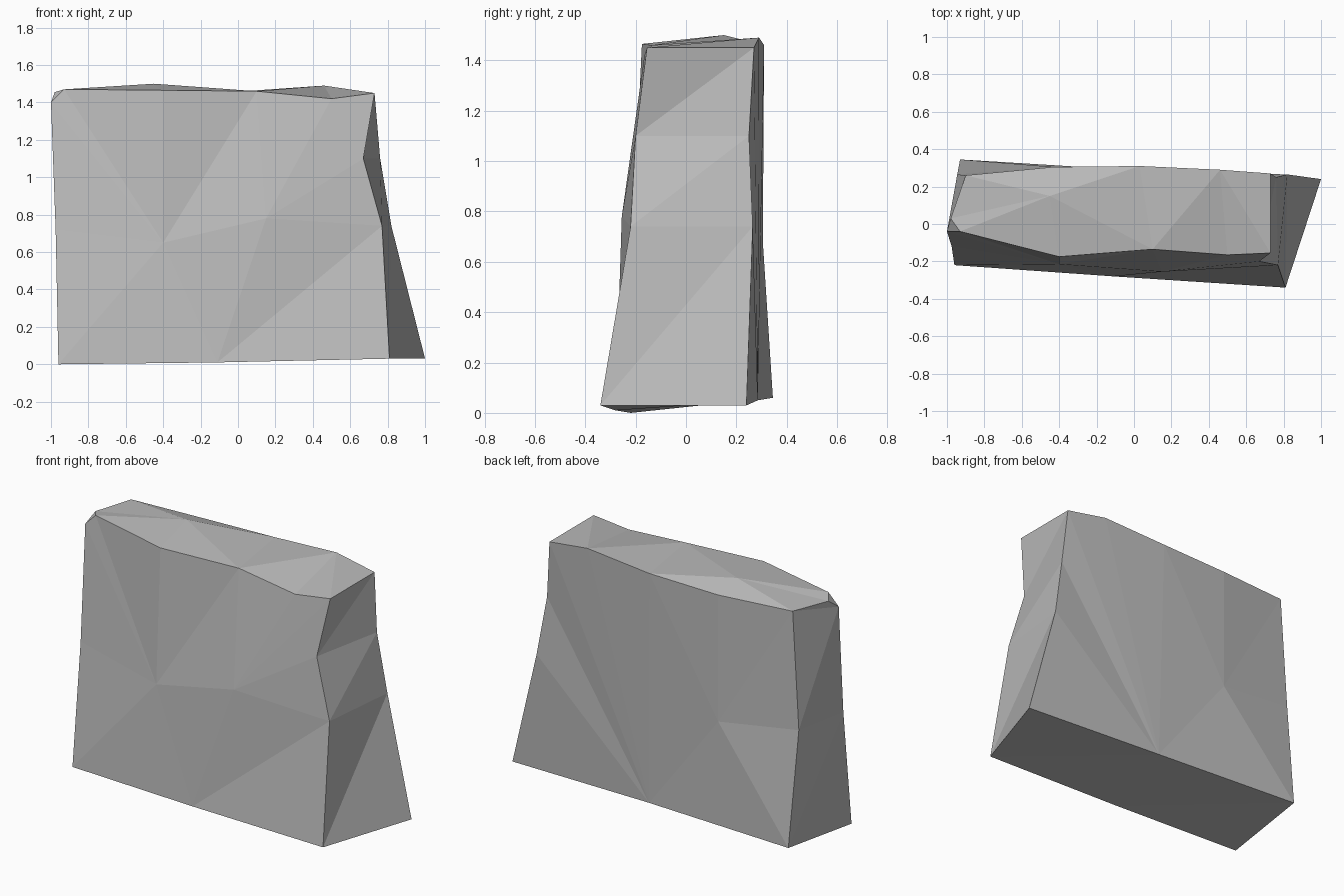
import bpy
import bmesh

default_cube = bpy.data.objects.get("Cube")
if default_cube:
    bpy.data.objects.remove(default_cube, do_unlink=True)

stone = bpy.data.materials.new("stone grey")
stone.use_nodes = True
stone.diffuse_color = (0.5, 0.5, 0.5, 1)
stone.node_tree.nodes["Principled BSDF"].inputs["Base Color"].default_value = stone.diffuse_color

bm = bmesh.new()


def rail(*points):
    """Make a row of shared corner vertices."""
    return [bm.verts.new(p) for p in points]


def fan(center, ring):
    """Triangles from one vertex to an open or closed ring."""
    for a, b in zip(ring, ring[1:]):
        bm.faces.new((center, a, b))


def strip(first, second):
    """Triangles between two rails of equal length."""
    for a, b, c, d in zip(first, first[1:], second[1:], second):
        bm.faces.new((a, b, d))
        bm.faces.new((b, c, d))


# Base edges, running from -x to +x
front_base = rail((-.96, -.22, 0), (-.11, -.28, .01), (.81, -.34, .03))
back_base = rail((-.93, .345, .06), (.05, .285, .05), (1, .24, .03))

# Upright edges of the +x end, going up to the top corners
front_end = front_base[-1:] + rail((.77, -.22, .74), (.67, -.2, 1.1), (.73, -.155, 1.45))
back_end = back_base[-1:] + rail((.82, .265, .74), (.76, .25, 1.1), (.73, .27, 1.45))

# Upright edges of the -x end, with a small clipped corner
front_side = front_base[:1] + rail((-.975, -.12, .72), (-1, -.04, 1.4))
back_side = back_base[:1] + rail((-.945, .265, .75), (-.9, .26, 1.46))
clip_front, clip_side = rail((-.93, -.04, 1.47), (-.98, .03, 1.455))

# Top rims, running from -x to +x
front_rim = [clip_front] + rail((-.4, -.175, 1.465), (.1, -.135, 1.46), (.5, -.165, 1.42)) + front_end[-1:]
back_rim = back_side[-1:] + rail((-.43, .305, 1.45), (.03, .31, 1.46), (.46, .29, 1.49)) + back_end[-1:]

# Raised points inside the broad faces
front_hollow, front_ridge, back_ridge, peak = rail(
    (-.4, -.215, .65), (.15, -.255, .78), (-.43, .305, .68), (-.45, .15, 1.5))

# Front face
fan(front_hollow, front_side + front_rim[:3] + [front_ridge, front_base[1], front_base[0]])
fan(front_ridge, [front_base[1]] + front_end[1:] + [front_rim[3], front_rim[2]])
bm.faces.new((front_base[1], front_base[2], front_end[1]))

# Back face
fan(back_ridge, [back_base[1]] + back_side + back_rim[1:3] + [back_base[1]])
fan(back_base[1], back_end + back_rim[3:1:-1])

# Ends
strip(back_end, front_end)
strip(front_side, back_side)
bm.faces.new((front_side[-1], clip_side, back_side[-1]))
bm.faces.new((front_side[-1], clip_front, clip_side))

# Top
fan(peak, front_rim[2::-1] + [clip_side] + back_rim[:3] + [front_rim[2]])
fan(back_rim[3], [back_rim[2]] + front_rim[2:] + [back_rim[4]])

# Underside
strip(front_base, back_base)

bmesh.ops.recalc_face_normals(bm, faces=bm.faces)
mesh = bpy.data.meshes.new("stone_slab")
bm.to_mesh(mesh)
bm.free()
mesh.materials.append(stone)
slab = bpy.data.objects.new("stone_slab", mesh)
bpy.context.collection.objects.link(slab)
